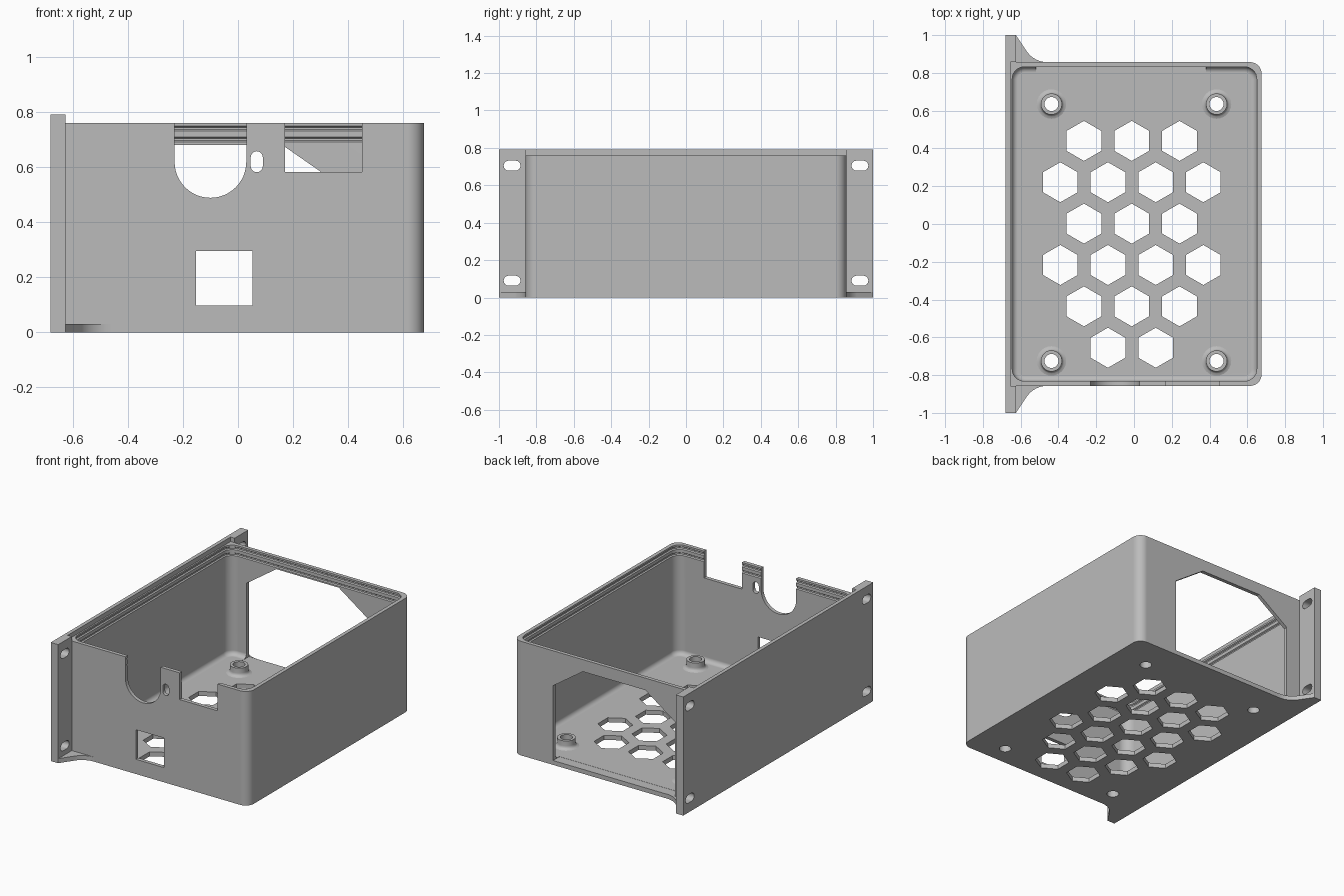
import bpy, bmesh
from math import sin, cos, pi, radians

if "Cube" in bpy.data.objects:
    bpy.data.objects.remove(bpy.data.objects["Cube"], do_unlink=True)

grey = bpy.data.materials.new("plain_grey")
grey.use_nodes = True
grey.diffuse_color = (0.5, 0.5, 0.5, 1)
grey.node_tree.nodes["Principled BSDF"].inputs["Base Color"].default_value = (0.5, 0.5, 0.5, 1)


def finish(name, bm):
    bmesh.ops.recalc_face_normals(bm, faces=bm.faces)
    mesh = bpy.data.meshes.new(name)
    bm.to_mesh(mesh)
    bm.free()
    mesh.materials.append(grey)
    ob = bpy.data.objects.new(name, mesh)
    bpy.context.collection.objects.link(ob)
    return ob


def loft(bm, rings):
    """Skin closed rings of equal length and cap both ends."""
    rows = [[bm.verts.new(p) for p in ring] for ring in rings]
    n = len(rows[0])
    for low, high in zip(rows, rows[1:]):
        for i in range(n):
            j = (i + 1) % n
            bm.faces.new((low[i], low[j], high[j], high[i]))
    bm.faces.new(rows[0])
    bm.faces.new(rows[-1])


def prism(bm, outline, axis, lo, hi):
    place = {"x": lambda a, b, t: (t, a, b),
             "y": lambda a, b, t: (a, t, b),
             "z": lambda a, b, t: (a, b, t)}[axis]
    loft(bm, [[place(a, b, t) for a, b in outline] for t in (lo, hi)])


def arc(cx, cy, r, start, end, steps=8):
    angles = [radians(start + (end - start) * i / steps) for i in range(steps + 1)]
    return [(cx + r * cos(a), cy + r * sin(a)) for a in angles]


def circle(cx, cy, r, sides, turn=0):
    return arc(cx, cy, r, turn, turn + 360, sides)[:-1]


def rect(x0, x1, y0, y1):
    return [(x0, y0), (x1, y0), (x1, y1), (x0, y1)]


def rounded(x0, x1, y0, y1, r):
    return (arc(x1 - r, y0 + r, r, -90, 0) + arc(x1 - r, y1 - r, r, 0, 90)
            + arc(x0 + r, y1 - r, r, 90, 180) + arc(x0 + r, y0 + r, r, 180, 270))


def cut(ob, bm):
    cutter = finish("cutter", bm)
    cutter.hide_render = True
    mod = ob.modifiers.new("cut", "BOOLEAN")
    mod.operation = "DIFFERENCE"
    mod.solver = "EXACT"
    mod.object = cutter
    bpy.context.view_layer.objects.active = ob
    bpy.ops.object.modifier_apply(modifier=mod.name)
    bpy.data.objects.remove(cutter, do_unlink=True)


def smooth(ob):
    bpy.ops.object.select_all(action="DESELECT")
    ob.select_set(True)
    bpy.context.view_layer.objects.active = ob
    bpy.ops.object.shade_smooth_by_angle(angle=radians(30))
    mod = ob.modifiers.new("even_normals", "WEIGHTED_NORMAL")
    mod.keep_sharp = True


HALF, FLOOR, TOP, R = 0.857, 0.03, 0.76, 0.06
stands = [(sx * 0.437, y) for sx in (-1, 1) for y in (0.635, -0.725)]

# Tray block, rounded on the side away from the mounting panel
bm = bmesh.new()
outline = ([(-0.655, -HALF)] + arc(0.675 - R, R - HALF, R, -90, 0)
           + arc(0.675 - R, HALF - R, R, 0, 90) + [(-0.655, HALF)])
prism(bm, outline, "z", 0, TOP)
tray = finish("enclosure_tray", bm)

# Cavity with filleted floor and two lid grooves
fillet = 0.03
profile = [(FLOOR + fillet * (1 - cos(a)), fillet * (1 - sin(a)))
           for a in (i * pi / 10 for i in range(6))]
for z in (0.69, 0.73):
    profile += [(z, 0), (z + 0.005, -0.008), (z + 0.013, -0.008), (z + 0.018, 0)]
profile.append((TOP + 0.05, 0))
bm = bmesh.new()
loft(bm, [[(x, y, z) for x, y in
           rounded(-0.645 + d, 0.65 - d, -0.832 + d, 0.832 - d, 0.065 - d)]
          for z, d in profile])
cut(tray, bm)

# Floor vents and screw holes
bm = bmesh.new()
three, four, two = (-0.265, -0.012, 0.241), (-0.39, -0.138, 0.115, 0.367), (-0.138, 0.115)
for row, xs in enumerate((three, four, three, four, three, two)):
    for x in xs:
        prism(bm, circle(x, 0.44 - 0.219 * row, 0.106, 6, 30), "z", -0.05, 0.05)
for x, y in stands:
    prism(bm, circle(x, y, 0.037, 24), "z", -0.05, 0.05)

# Front wall openings: cable notch, small slot, connector notch, square window
notch = arc(-0.10, 0.618, 0.13, 180, 360, 24) + [(0.03, 0.85), (-0.23, 0.85)]
slot = arc(0.068, 0.635, 0.022, 0, 180) + arc(0.068, 0.603, 0.022, 180, 360)
for shape in (notch, slot, rect(0.17, 0.45, 0.582, 0.85), rect(-0.153, 0.053, 0.098, 0.295)):
    prism(bm, shape, "y", -0.9, -0.8)

# Rear wall opening with clipped upper corners
rear = [(-0.52, 0.029), (0.38, 0.029), (0.38, 0.527), (0.16, 0.68), (-0.30, 0.68), (-0.52, 0.527)]
prism(bm, rear, "y", 0.79, 0.9)
cut(tray, bm)
smooth(tray)

# Mounting panel with thicker ears at both ends
bm = bmesh.new()
prism(bm, [(-0.68, -1), (-0.625, -1), (-0.625, -HALF), (-0.655, -HALF),
           (-0.655, HALF), (-0.625, HALF), (-0.625, 1), (-0.68, 1)], "z", 0, 0.79)
panel = finish("mounting_panel", bm)
bm = bmesh.new()
for y in (-0.93, 0.93):
    for z in (0.09, 0.705):
        prism(bm, arc(y + 0.018, z, 0.027, -90, 90) + arc(y - 0.018, z, 0.027, 90, 270),
              "x", -0.75, -0.55)
cut(panel, bm)
smooth(panel)

# Curved gussets joining ears to the tray base
for side, word in ((-1, "front"), (1, "rear")):
    bm = bmesh.new()
    curve = arc(-0.46, HALF + 0.13, 0.13, 270, 215)
    shape = [(-0.625, HALF)] + curve + [(-0.625, 1)]
    prism(bm, [(x, side * y) for x, y in shape], "z", 0, FLOOR)
    smooth(finish(word + "_gusset", bm))

# Hollow standoffs with flared bases
section = [(0.037, 0.03), (0.078, 0.03), (0.066, 0.034), (0.059, 0.041),
           (0.056, 0.052), (0.056, 0.085), (0.037, 0.085)]
for i, (x, y) in enumerate(stands):
    bm = bmesh.new()
    rings = [[bm.verts.new((px, py, z)) for px, py in circle(x, y, r, 24)] for r, z in section]
    for low, high in zip(rings, rings[1:] + rings[:1]):
        for a in range(24):
            b = (a + 1) % 24
            bm.faces.new((low[a], low[b], high[b], high[a]))
    smooth(finish("standoff_%d" % (i + 1), bm))
